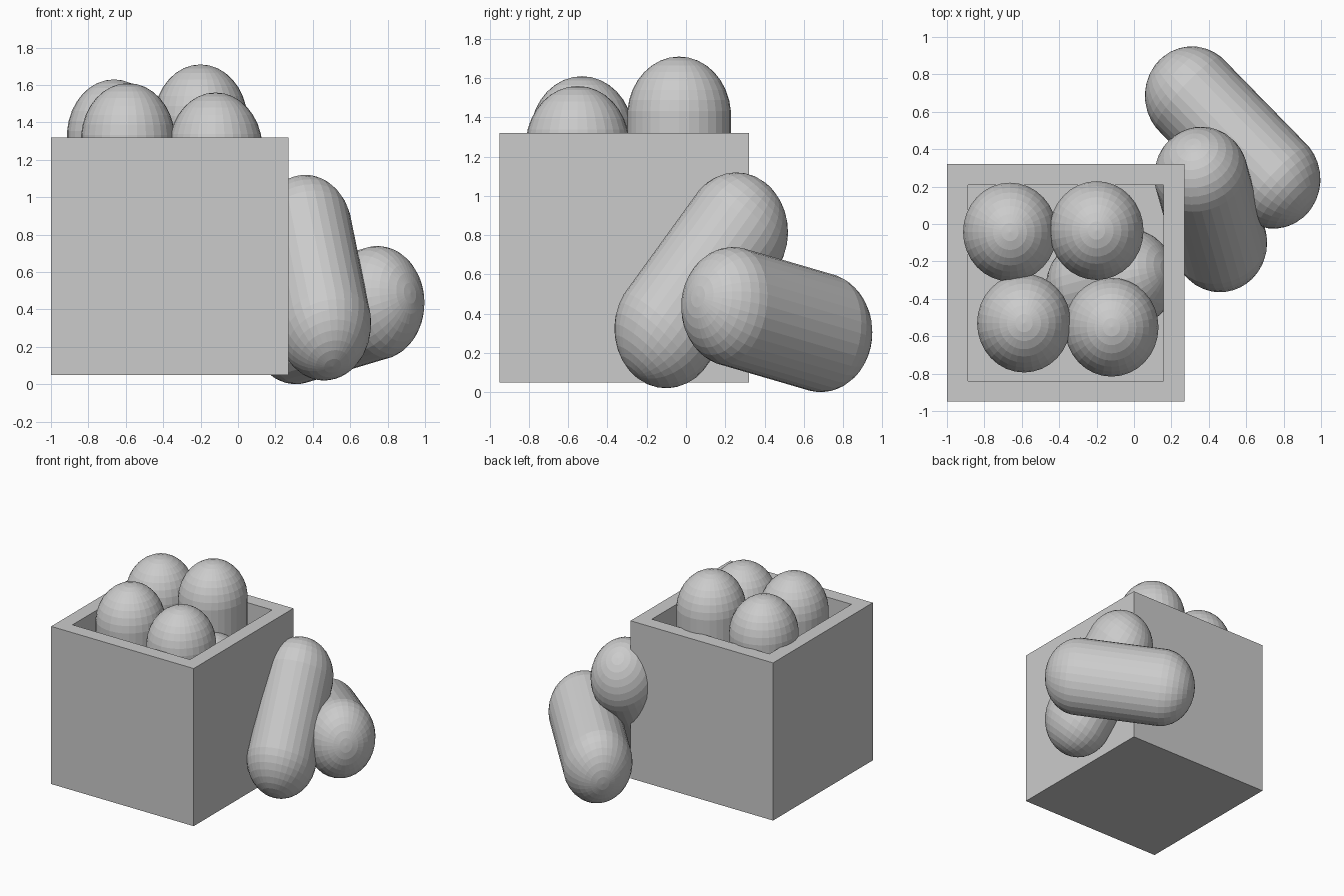
import bpy, bmesh
from mathutils import Vector, Matrix

if "Cube" in bpy.data.objects:
    bpy.data.objects.remove(bpy.data.objects["Cube"])

# radii of the rounded pieces along x, y, z
RADII = Vector((0.252, 0.265, 0.305))


def add_object(name, bm):
    bmesh.ops.recalc_face_normals(bm, faces=bm.faces)
    mesh = bpy.data.meshes.new(name)
    bm.to_mesh(mesh)
    bm.free()
    obj = bpy.data.objects.new(name, mesh)
    bpy.context.collection.objects.link(obj)
    return obj


def capsule(name, a, b):
    """Rounded piece whose end centres are a and b."""
    a, b = Vector(a), Vector(b)
    axis = b - a
    unit = Vector([axis[i] / RADII[i] for i in range(3)])
    bm = bmesh.new()
    bmesh.ops.create_uvsphere(bm, u_segments=32, v_segments=17, radius=1.0)
    ends = [(v, b if v.co.z > 0 else a) for v in bm.verts]
    turn = unit.to_track_quat('Z', 'Y').to_matrix().to_4x4()
    bm.transform(Matrix.Diagonal((*RADII, 1.0)) @ turn)
    for v, centre in ends:
        v.co += centre
    return add_object(name, bm)


# open box with thick walls
bm = bmesh.new()
bmesh.ops.create_cube(bm, size=1.27)
bmesh.ops.translate(bm, verts=bm.verts, vec=(-0.365, -0.315, 0.685))
top = max(bm.faces, key=lambda f: f.calc_center_median().z)
bmesh.ops.inset_region(bm, faces=[top], thickness=0.158)
ext = bmesh.ops.extrude_face_region(bm, geom=[top])
floor = [g for g in ext["geom"] if isinstance(g, bmesh.types.BMVert)]
bmesh.ops.translate(bm, verts=floor, vec=(0, 0, -1.11))
if top.is_valid:
    bmesh.ops.delete(bm, geom=[top], context='FACES_ONLY')
add_object("box", bm)

# upright pieces filling the box: x, y, top height
for i, (x, y, z) in enumerate([(-0.663, -0.043, 1.63), (-0.20, -0.035, 1.71),
                               (-0.588, -0.53, 1.61), (-0.12, -0.552, 1.56)]):
    zc = z - RADII.z
    capsule(f"box_piece_{i + 1}", (x, y, zc - 0.5), (x, y, zc))

# piece lying beneath the others
capsule("buried_piece", (-0.22, -0.34, 0.80), (-0.03, -0.29, 0.96))

# loose pieces leaning beside the box
capsule("leaning_piece", (0.46, -0.10, 0.325), (0.36, 0.255, 0.815))
capsule("fallen_piece", (0.31, 0.685, 0.305), (0.745, 0.24, 0.435))
